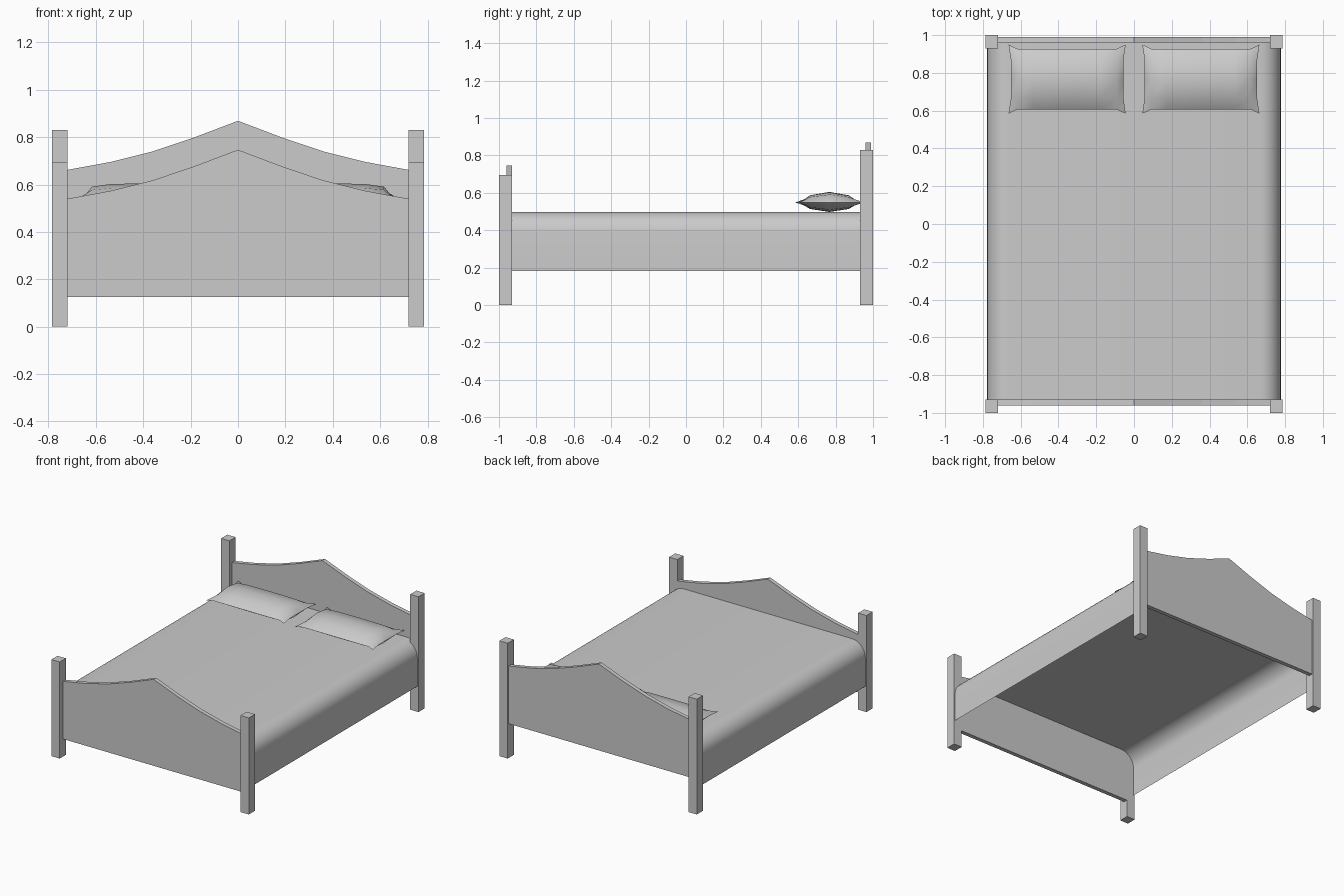
import bpy, bmesh, math

cube = bpy.data.objects.get("Cube")
if cube:
    bpy.data.objects.remove(cube, do_unlink=True)

grey = bpy.data.materials.new("plain grey")
grey.use_nodes = True
COLOUR = (0.6, 0.6, 0.6, 1)
grey.diffuse_color = COLOUR
grey.node_tree.nodes["Principled BSDF"].inputs["Base Color"].default_value = COLOUR


def make_object(name, bm, smooth=False):
    mesh = bpy.data.meshes.new(name)
    bm.to_mesh(mesh)
    bm.free()
    mesh.materials.append(grey)
    for p in mesh.polygons:
        p.use_smooth = smooth
    obj = bpy.data.objects.new(name, mesh)
    bpy.context.collection.objects.link(obj)
    return obj


def extrude_profile(name, points, y0, y1, closed, smooth=False):
    """Sweep an x-z profile along y, as a capped solid or an open sheet."""
    bm = bmesh.new()
    front = [bm.verts.new((x, y0, z)) for x, z in points]
    back = [bm.verts.new((x, y1, z)) for x, z in points]
    n = len(points)
    for i in range(n if closed else n - 1):
        j = (i + 1) % n
        bm.faces.new((front[i], front[j], back[j], back[i]))
    if closed:
        bm.faces.new(front)
        bm.faces.new(back)
        bmesh.ops.recalc_face_normals(bm, faces=bm.faces)
    return make_object(name, bm, smooth)


# Corner posts: low at the foot, tall at the head
for end, y, height in (("foot", -0.965, 0.695), ("head", 0.965, 0.83)):
    for side, s in (("left", 1), ("right", -1)):
        x0, x1 = sorted((s * 0.72, s * 0.786))
        box = [(x0, 0), (x1, 0), (x1, height), (x0, height)]
        extrude_profile(f"{end}_post_{side}", box, y - 0.035, y + 0.035, True)

# Foot and head boards share one peaked, curved outline
half = [(0.72, 0.54), (0.54, 0.573), (0.36, 0.618), (0.19, 0.675)]
outline = [(-0.72, 0.125), (0.72, 0.125)] + half + [(0, 0.747)]
outline += [(-x, z) for x, z in reversed(half)]
extrude_profile("footboard", outline, -0.96, -0.93, True)
raised = [(x, z + 0.122) for x, z in outline]
extrude_profile("headboard", raised, 0.96, 0.99, True)

# Blanket: open sheet with rounded shoulders and hanging sides
RADIUS, EDGE, TOP = 0.11, 0.777, 0.498
shoulder = [(EDGE, 0.183)]
for i in range(9):
    a = math.radians(90 * i / 8)
    shoulder.append((EDGE - RADIUS * (1 - math.cos(a)),
                     TOP - RADIUS * (1 - math.sin(a))))
sheet = shoulder + [(-x, z) for x, z in reversed(shoulder)]
extrude_profile("blanket", sheet, -0.959, 0.96, False, True)

# Pillows: two puffed grids joined at a seam with pulled-out corners
COLS = [(-1, 0), (-0.88, 0.76), (-0.6, 0.96), (0, 1), (0.6, 0.96), (0.88, 0.76), (1, 0)]
ROWS = [(-1, 0), (-0.65, 0.68), (0, 1), (0.65, 0.68), (1, 0)]


def pillow(name, cx):
    bm = bmesh.new()
    for sign in (1, -1):
        grid = []
        for v, hv in ROWS:
            line = []
            for u, hu in COLS:
                corner = abs(u) == 1 and abs(v) == 1
                rx, ry = (0.31, 0.183) if corner else (0.298, 0.16)
                z = 0.548 + sign * hu * hv * (0.057 if sign > 0 else 0.05)
                line.append(bm.verts.new((cx + u * rx, 0.767 + v * ry, z)))
            grid.append(line)
        for r in range(len(ROWS) - 1):
            for c in range(len(COLS) - 1):
                bm.faces.new((grid[r][c], grid[r][c + 1],
                              grid[r + 1][c + 1], grid[r + 1][c]))
    bmesh.ops.remove_doubles(bm, verts=bm.verts, dist=0.0005)
    bmesh.ops.recalc_face_normals(bm, faces=bm.faces)
    # keep the seam crisp
    for e in bm.edges:
        if e.calc_face_angle(0) > math.radians(50):
            e.smooth = False
    make_object(name, bm, True)


pillow("pillow_left", 0.354)
pillow("pillow_right", -0.354)
